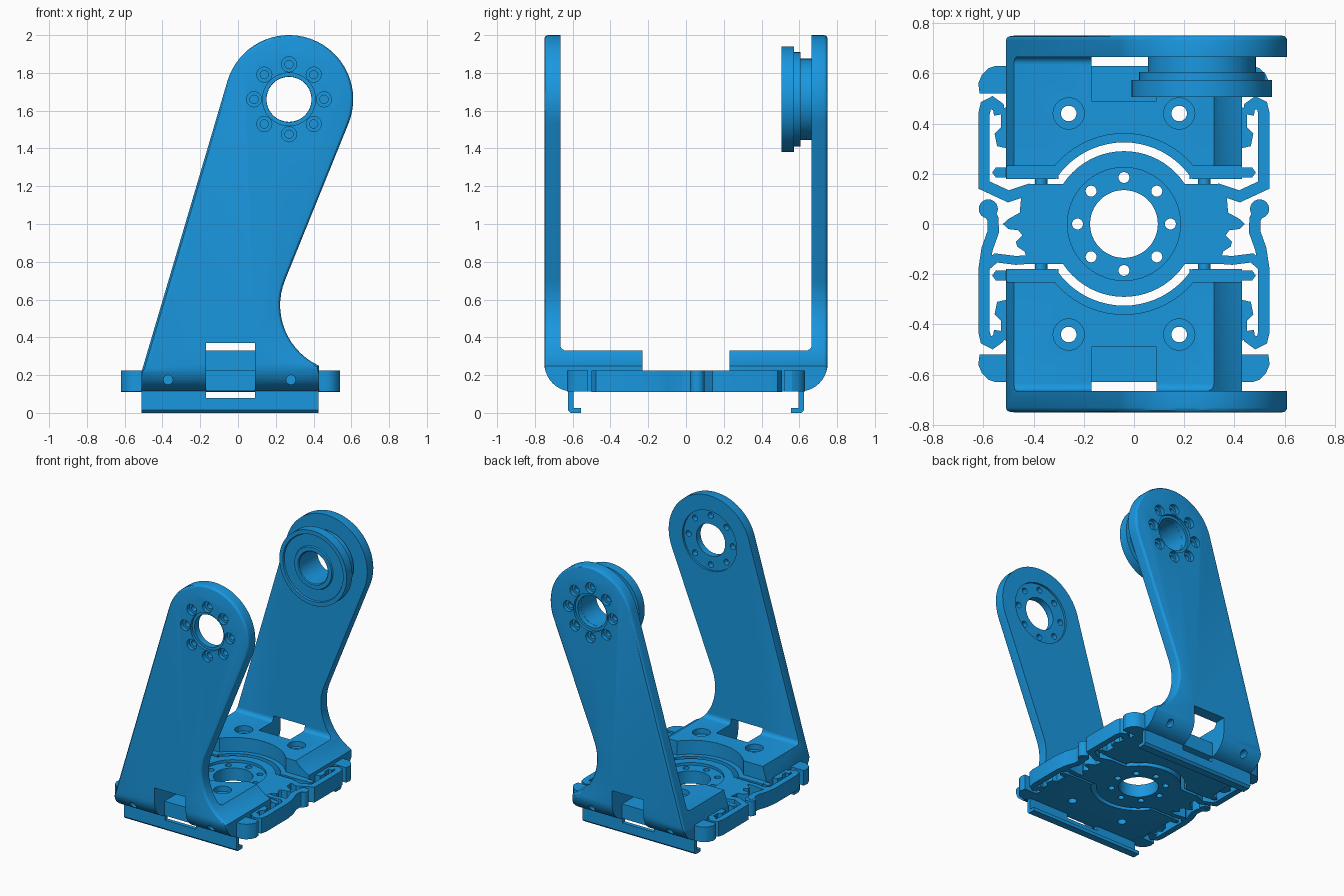
import bpy, bmesh
from math import sin, cos, pi, radians
from mathutils import Vector

if "Cube" in bpy.data.objects:
    bpy.data.objects.remove(bpy.data.objects["Cube"])

CX = -0.04            # symmetry line of the base
PX, PZ = 0.27, 1.66   # pivot of the arms


def finish(name, bm):
    bmesh.ops.recalc_face_normals(bm, faces=bm.faces)
    me = bpy.data.meshes.new(name)
    bm.to_mesh(me)
    bm.free()
    ob = bpy.data.objects.new(name, me)
    bpy.context.collection.objects.link(ob)
    return ob


def prism(name, pts, axis, lo, hi, bevel=0):
    """Extrude a 2D outline along an axis, optionally rounding the far rim."""
    place = {'x': lambda a, b, h: (h, a, b),
             'y': lambda a, b, h: (a, h, b),
             'z': lambda a, b, h: (a, b, h)}[axis]
    bm = bmesh.new()
    bot = [bm.verts.new(place(a, b, lo)) for a, b in pts]
    top = [bm.verts.new(place(a, b, hi)) for a, b in pts]
    bm.faces.new(bot)
    cap = bm.faces.new(top)
    for i in range(len(pts)):
        j = (i + 1) % len(pts)
        bm.faces.new((bot[i], bot[j], top[j], top[i]))
    if bevel:
        bmesh.ops.recalc_face_normals(bm, faces=bm.faces)
        bmesh.ops.bevel(bm, geom=list(cap.edges), offset=bevel, segments=3,
                        profile=0.5, affect='EDGES')
    return finish(name, bm)


def arc(cx, cy, r, a0, a1, n):
    return [(cx + r * cos(radians(a0 + (a1 - a0) * i / n)),
             cy + r * sin(radians(a0 + (a1 - a0) * i / n))) for i in range(n + 1)]


def cyl(name, c, r, axis, lo, hi, n=40):
    return prism(name, arc(c[0], c[1], r, 0, 360, n)[:-1], axis, lo, hi)


def box(x0, x1, y0, y1, z0, z1):
    return prism("cutter", [(x0, y0), (x1, y0), (x1, y1), (x0, y1)], 'z', z0, z1)


def boolean(ob, tool, op='DIFFERENCE'):
    tool.hide_render = True
    m = ob.modifiers.new("bool", 'BOOLEAN')
    m.operation, m.object, m.solver = op, tool, 'EXACT'
    bpy.context.view_layer.objects.active = ob
    bpy.ops.object.modifier_apply(modifier=m.name)
    bpy.data.objects.remove(tool)


def ribbon(path, w):
    """Outline of a constant-width strip with rounded ends."""
    p = [Vector(q) for q in path]
    left, right = [], []
    for i, q in enumerate(p):
        d0 = (q - p[i - 1]).normalized() if i else (p[1] - q).normalized()
        d1 = (p[i + 1] - q).normalized() if i < len(p) - 1 else d0
        t = (d0 + d1).normalized()
        n = Vector((-t.y, t.x)) * (w / 2) / max(t.dot(d0), 0.7)
        left.append(tuple(q + n))
        right.append(tuple(q - n))
    tip = p[-1] + (p[-1] - p[-2]).normalized() * w * 0.4
    return left + [tuple(tip)] + right[::-1]


def mirror_x(pts, s):
    return [(CX + s * (x - CX), y) for x, y in pts]


# side outline shared by the arm and its foot flange
side = ([(-0.51, 0.05), (0.43, 0.05)] + arc(0.575, 0.57, 0.352, 245.6, 157.7, 14)
        + arc(PX, PZ, 0.34, -22.3, 163.6, 32) + [(-0.51, 0.22)])
# L section: thin arm, bend, thick flange with a lower step
section = ([(0.18, 0.113)] + arc(0.6, 0.263, 0.15, -90, 0, 10) + [(0.75, 2.1), (0.665, 2.1)]
           + arc(0.635, 0.36, 0.03, 0, -90, 5)
           + [(0.23, 0.33), (0.23, 0.225), (0.18, 0.225)])


def bracket(name, s):
    ob = prism(name, side, 'y', 0.1, 0.75, bevel=0.02)
    boolean(ob, prism("section", section, 'x', -0.8, 0.8), 'INTERSECT')
    # clearance around the round centre plate
    boolean(ob, cyl("cut", (CX, 0), 0.325, 'z', 0.05, 0.23, 64))
    boolean(ob, cyl("cut", (CX, 0), 0.36, 'z', 0.225, 0.5, 64))
    # window through the bend, pocket in the flange
    boolean(ob, box(-0.17, 0.09, 0.63, 0.9, 0.05, 0.37))
    boolean(ob, box(-0.17, 0.09, 0.49, 0.66, 0.225, 0.37))
    # flange screws and dowel holes
    for x in (-0.26, 0.18):
        boolean(ob, cyl("cut", (x, 0.44), 0.031, 'z', 0, 0.5, 24))
        boolean(ob, cyl("cut", (x, 0.44), 0.062, 'z', 0.29, 0.5, 32))
    for x in (-0.37, 0.28):
        boolean(ob, cyl("cut", (x, 0.175), 0.025, 'y', 0.6, 0.9, 20))
    # pivot hole, inner recess and countersunk bolt circle
    boolean(ob, cyl("cut", (PX, PZ), 0.12, 'y', 0.5, 0.9, 48))
    boolean(ob, cyl("cut", (PX, PZ), 0.14, 'y', 0.73, 0.9, 48))
    boolean(ob, cyl("cut", (PX, PZ), 0.225, 'y', 0.5, 0.68, 48))
    for k in range(8):
        c = (PX + 0.185 * cos(k * pi / 4), PZ + 0.185 * sin(k * pi / 4))
        boolean(ob, cyl("cut", c, 0.022, 'y', 0.5, 0.9, 16))
        boolean(ob, cyl("cut", c, 0.04, 'y', 0.72, 0.9, 20))
    flip(ob, s)


def flip(ob, s):
    if s < 0:
        for v in ob.data.vertices:
            v.co.y *= -1
        ob.data.flip_normals()


for label, s in (("front", -1), ("back", 1)):
    bracket(label + "_arm_bracket", s)
    # hooked rail under the bend
    rail = prism(label + "_rail", [(0.555, 0), (0.61, 0), (0.625, 0.015), (0.625, 0.15),
                                   (0.595, 0.15), (0.595, 0.025), (0.555, 0.025)],
                 'x', -0.51, 0.425)
    boolean(rail, box(-0.17, 0.09, 0.5, 0.8, 0.08, 0.3))
    flip(rail, s)
    for side_name, m in (("left", 1), ("right", -1)):
        tag = f"{label}_{side_name}_"
        # rounded corner tab, latch block and long rib on the flange side
        tab = [(-0.48, 0.52), (-0.615, 0.52), (-0.62, 0.56), (-0.605, 0.595),
               (-0.58, 0.62), (-0.55, 0.63), (-0.48, 0.63)]
        flip(prism(tag + "corner_tab", mirror_x(tab, m), 'z', 0.112, 0.225), s)
        latch = [(-0.5, 0.30), (-0.545, 0.31), (-0.555, 0.36), (-0.53, 0.385),
                 (-0.53, 0.43), (-0.52, 0.46), (-0.5, 0.47)]
        flip(prism(tag + "latch_block", mirror_x(latch, m), 'z', 0.112, 0.225), s)
        rib = [(-0.3, 0.18), (-0.55, 0.185), (-0.565, 0.205), (-0.55, 0.225), (-0.3, 0.228)]
        flip(prism(tag + "rib", mirror_x(rib, m), 'z', 0.114, 0.224), s)

# spring clips and release levers along both sides
clip = [(-0.535, 0.435), (-0.54, 0.465), (-0.565, 0.483), (-0.59, 0.47),
        (-0.597, 0.44), (-0.597, 0.155), (-0.5, 0.11), (-0.41, 0.14)]
lever = [(-0.535, -0.425), (-0.54, -0.455), (-0.565, -0.473), (-0.59, -0.46),
         (-0.597, -0.43), (-0.597, -0.18), (-0.585, -0.1), (-0.56, -0.03),
         (-0.562, 0.02), (-0.58, 0.055)]
link = [(-0.59, -0.17), (-0.55, -0.135), (-0.47, -0.145), (-0.4, -0.14)]
for side_name, m in (("left", 1), ("right", -1)):
    prism(side_name + "_clip", mirror_x(ribbon(clip, 0.045), m), 'z', 0.11, 0.225)
    prism(side_name + "_lever", mirror_x(ribbon(lever, 0.045), m), 'z', 0.11, 0.225)
    prism(side_name + "_link", mirror_x(ribbon(link, 0.035), m), 'z', 0.111, 0.224)
    cyl(side_name + "_lever_tip", (CX + m * -0.54, 0.06), 0.038, 'z', 0.111, 0.224, 24)

# round centre plate with lobed ends
end = [(-0.2, 0.16), (-0.42, 0.16), (-0.45, 0.1), (-0.455, 0.045), (-0.5, 0.02),
       (-0.522, 0.0), (-0.5, -0.02), (-0.46, -0.025), (-0.445, -0.045), (-0.47, -0.07),
       (-0.465, -0.09), (-0.435, -0.11), (-0.42, -0.16), (-0.2, -0.16)]
plate = cyl("centre_plate", (CX, 0), 0.29, 'z', 0.11, 0.225, 64)
boolean(plate, prism("ends", end + mirror_x(end, -1)[::-1], 'z', 0.11, 0.225), 'UNION')
boolean(plate, cyl("cut", (CX, 0), 0.225, 'z', 0.205, 0.4, 64))
boolean(plate, cyl("cut", (CX, 0), 0.135, 'z', 0, 0.4, 48))
for k in range(8):
    boolean(plate, cyl("cut", (CX + 0.185 * cos(k * pi / 4), 0.185 * sin(k * pi / 4)),
                       0.022, 'z', 0, 0.4, 16))

# dowels joining the flanges and the plate
for side_name, x in (("left", -0.37), ("right", 0.28)):
    cyl(side_name + "_dowel", (x, 0.175), 0.025, 'y', -0.62, 0.62, 20)

# stepped bearing hub on the back arm
prof = [(0.119, 0.69), (0.215, 0.69), (0.215, 0.605), (0.25, 0.605), (0.25, 0.573),
        (0.28, 0.573), (0.28, 0.505), (0.25, 0.505), (0.245, 0.515), (0.16, 0.515),
        (0.155, 0.505), (0.125, 0.505), (0.119, 0.511)]
bm = bmesh.new()
N = 56
rings = [[bm.verts.new((PX + r * cos(2 * pi * k / N), y, PZ + r * sin(2 * pi * k / N)))
          for r, y in prof] for k in range(N)]
for k in range(N):
    a, b = rings[k], rings[(k + 1) % N]
    for i in range(len(prof)):
        j = (i + 1) % len(prof)
        bm.faces.new((a[i], a[j], b[j], b[i]))
finish("bearing_hub", bm)

# one blue material, smooth shading with crisp edges
blue = bpy.data.materials.new("blue")
blue.diffuse_color = (0.01, 0.31, 0.74, 1)
blue.use_nodes = True
blue.node_tree.nodes["Principled BSDF"].inputs["Base Color"].default_value = blue.diffuse_color
for ob in list(bpy.context.scene.objects):
    ob.data.materials.clear()
    ob.data.materials.append(blue)
    ob.select_set(True)
bpy.ops.object.shade_smooth_by_angle(angle=radians(30))
